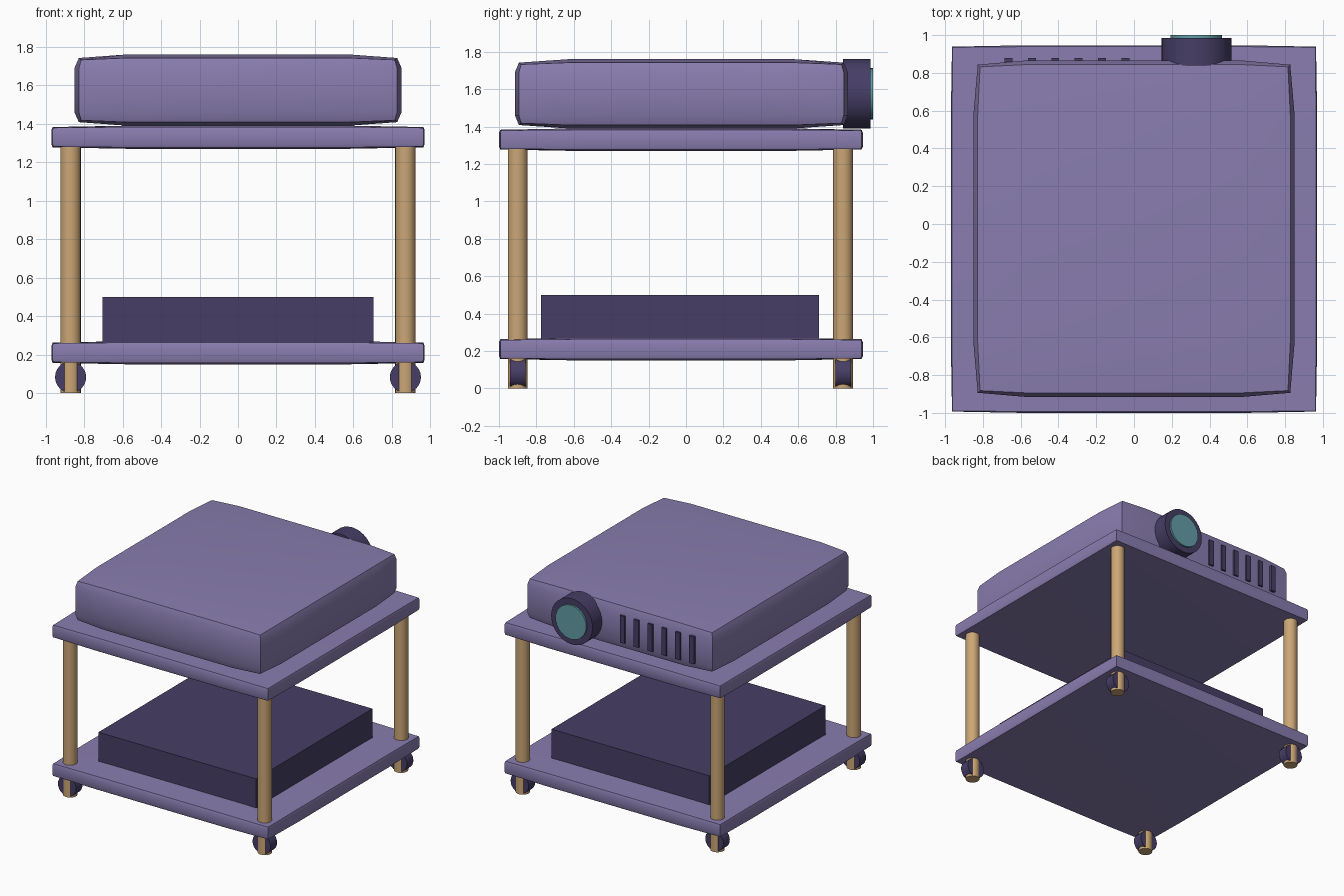
import bpy, bmesh, math
from mathutils import Matrix, Vector

if "Cube" in bpy.data.objects:
    bpy.data.objects.remove(bpy.data.objects["Cube"])


def material(name, rgb):
    m = bpy.data.materials.new(name)
    m.diffuse_color = (*rgb, 1)
    m.use_nodes = True
    m.node_tree.nodes["Principled BSDF"].inputs["Base Color"].default_value = m.diffuse_color
    return m


PURPLE = material("soft purple", (0.25, 0.205, 0.43))
DARK = material("dark violet", (0.061, 0.048, 0.133))
WOOD = material("light wood", (0.60, 0.385, 0.18))
TEAL = material("teal glass", (0.122, 0.34, 0.385))


def finish(bm, name, mat, angle=35):
    bmesh.ops.recalc_face_normals(bm, faces=bm.faces)
    mesh = bpy.data.meshes.new(name)
    bm.to_mesh(mesh)
    bm.free()
    mesh.materials.append(mat)
    ob = bpy.data.objects.new(name, mesh)
    bpy.context.collection.objects.link(ob)
    bpy.ops.object.select_all(action='DESELECT')
    bpy.context.view_layer.objects.active = ob
    ob.select_set(True)
    bpy.ops.object.shade_smooth_by_angle(angle=math.radians(angle))
    return ob


def box(name, mat, lo, hi):
    lo, hi = Vector(lo), Vector(hi)
    bm = bmesh.new()
    bmesh.ops.create_cube(bm, size=1)
    for v in bm.verts:
        v.co = (lo + hi) / 2 + v.co * (hi - lo)
    return finish(bm, name, mat)


def cylinder(name, mat, radius, start, end, segments=32):
    start, end = Vector(start), Vector(end)
    axis = end - start
    turn = Vector((0, 0, 1)).rotation_difference(axis).to_matrix().to_4x4()
    bm = bmesh.new()
    bmesh.ops.create_cone(bm, cap_ends=True, segments=segments, radius1=radius,
                          radius2=radius, depth=axis.length,
                          matrix=Matrix.Translation((start + end) / 2) @ turn)
    return finish(bm, name, mat)


def pillow_box(name, mat, centre, half, corner, inner, angle):
    """Box whose faces bulge: 'corner' is the half size at the corners,
    'half' the half size at the raised middle panel of each face."""
    bm = bmesh.new()
    bmesh.ops.create_cube(bm, size=2)
    for axis in range(3):
        for s in (-1, 1):
            co, no = Vector(), Vector()
            co[axis], no[axis] = s * inner[axis], 1
            bmesh.ops.bisect_plane(bm, geom=bm.verts[:] + bm.edges[:] + bm.faces[:],
                                   plane_co=co, plane_no=no)
    for v in bm.verts:
        u = v.co.copy()
        outer = [abs(c) > 0.99 for c in u]
        for i in range(3):
            if outer[i]:
                raised = sum(not outer[j] for j in range(3) if j != i)
                size = corner[i] + (half[i] - corner[i]) * (0, 0.35, 1)[raised]
            else:
                size = half[i]
            v.co[i] = centre[i] + u[i] * size
    return finish(bm, name, mat, angle)


# Two shelves
for name, z in (("lower_shelf", 0.21), ("upper_shelf", 1.33)):
    pillow_box(name, PURPLE, (0, -0.027, z), (0.97, 0.973, 0.06),
               (0.96, 0.962, 0.049), (0.6, 0.6, 0.6), 35)

# Posts running down to the floor, with a wheel around each foot
for x, side in ((-0.87, "left"), (0.87, "right")):
    for y, end in ((-0.90, "front"), (0.84, "back")):
        cylinder(f"{end}_{side}_post", WOOD, 0.053, (x, y, 0), (x, y, 1.31), 24)
        cylinder(f"{end}_{side}_wheel", DARK, 0.081,
                 (x, y - 0.041, 0.083), (x, y + 0.041, 0.083), 24)

# Storage box on the lower shelf
box("storage_box", DARK, (-0.705, -0.775, 0.24), (0.705, 0.71, 0.5))

# Projector body with softly bulging sides
pillow_box("projector_body", PURPLE, (0, -0.025, 1.575), (0.85, 0.89, 0.185),
           (0.815, 0.857, 0.157), (0.68, 0.68, 0.62), 62)

# Lens barrel and glass at the back
cylinder("lens_barrel", DARK, 0.185, (0.33, 0.84, 1.575), (0.33, 0.986, 1.575))
cylinder("lens_glass", TEAL, 0.137, (0.33, 0.97, 1.575), (0.33, 1.0, 1.575))

# Row of vent slots beside the lens
for i in range(6):
    x = -0.665 + i * 0.124
    box(f"vent_{i + 1}", DARK, (x - 0.021, 0.82, 1.46), (x + 0.021, 0.88, 1.68))
